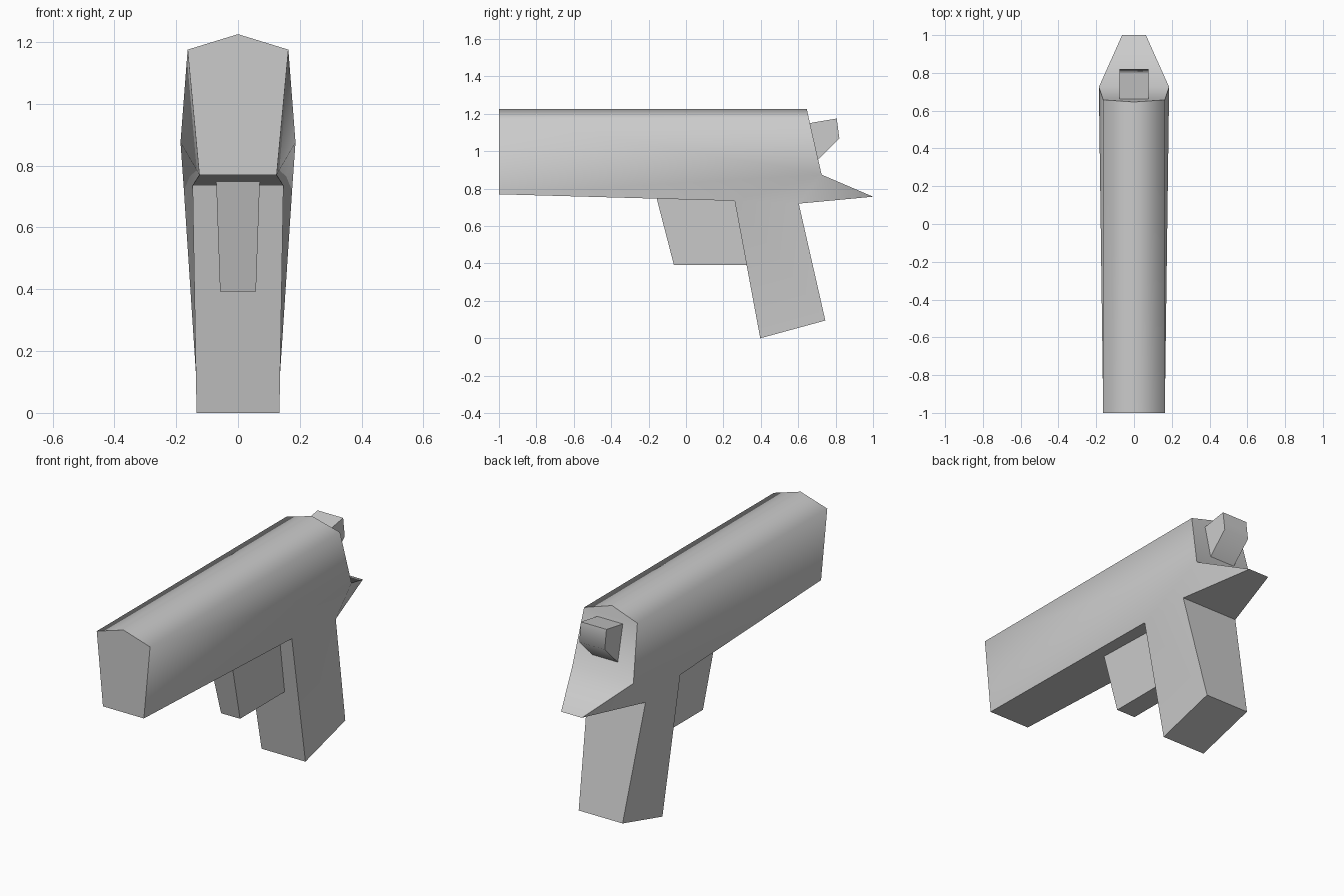
import bpy
import bmesh

cube = bpy.data.objects.get("Cube")
if cube:
    bpy.data.objects.remove(cube, do_unlink=True)

grey = bpy.data.materials.new("matte grey")
grey.use_nodes = True
grey.diffuse_color = (0.6, 0.6, 0.6, 1)
grey.node_tree.nodes["Principled BSDF"].inputs["Base Color"].default_value = grey.diffuse_color


def build(name, points, middle, sides, bridges):
    """Half-points are mirrored in x. Side faces exist on both sides, bridges
    join the sides. Faces of one group are smooth with each other."""
    bm = bmesh.new()
    left = {k: bm.verts.new(p) for k, p in points.items()}
    right = {k: bm.verts.new((-x, y, z)) for k, (x, y, z) in points.items()}
    centre = {k: bm.verts.new(p) for k, p in middle.items()}
    left.update(centre)
    right.update(centre)
    group = {}
    for keys, tag in sides:
        for half in (left, right):
            group[bm.faces.new([half[k] for k in keys])] = tag
    for keys, tag in bridges:
        loop = [left[k] for k in keys]
        loop += [right[k] for k in reversed(keys) if k not in middle]
        group[bm.faces.new(loop)] = tag
    bmesh.ops.recalc_face_normals(bm, faces=bm.faces[:])
    for face in bm.faces:
        face.smooth = True
    for edge in bm.edges:
        edge.smooth = len({group[f] for f in edge.link_faces}) == 1
    mesh = bpy.data.meshes.new(name)
    bm.to_mesh(mesh)
    bm.free()
    mesh.materials.append(grey)
    obj = bpy.data.objects.new(name, mesh)
    bpy.context.collection.objects.link(obj)
    return obj


def wedge(name, profile, smooth_rear=False):
    """Four-cornered side outline of (half width, y, z), closed across x."""
    points = dict(zip("abcd", profile))
    bridges = [("ab", "one"), ("bc", "two"),
               ("cd", "two" if smooth_rear else "three"), ("da", "four")]
    flanks = [("abcd", "flank")]
    return build(name, points, {}, flanks, bridges)


# Body and grip: one shell with a ridged roof and a flared tail
build(
    "body_and_grip",
    {
        "front_top": (0.163, -1, 1.175),
        "front_low": (0.125, -1, 0.77),
        "rear_top": (0.163, 0.657, 1.175),
        "flare": (0.186, 0.725, 0.875),
        "tail": (0.063, 1, 0.757),
        "grip_front": (0.147, 0.26, 0.735),
        "grip_back": (0.175, 0.603, 0.72),
        "toe": (0.134, 0.397, 0),
        "heel": (0.134, 0.745, 0.095),
    },
    {"ridge_front": (0, -1, 1.225), "ridge_rear": (0, 0.646, 1.225)},
    [
        (("ridge_front", "ridge_rear", "rear_top", "front_top"), "shell"),
        (("front_top", "rear_top", "flare", "front_low"), "shell"),
        (("front_low", "flare", "grip_front"), "shell"),
        (("grip_front", "flare", "grip_back"), "shell"),
        (("grip_back", "flare", "tail"), "shell"),
        (("grip_front", "grip_back", "heel", "toe"), "shell"),
    ],
    [
        (("ridge_front", "front_top", "front_low"), "muzzle"),
        (("ridge_rear", "rear_top", "flare"), "back"),
        (("flare", "tail"), "back"),
        (("tail", "grip_back"), "tail underside"),
        (("grip_back", "heel"), "grip back"),
        (("heel", "toe"), "grip base"),
        (("toe", "grip_front"), "grip front"),
        (("grip_front", "front_low"), "underside"),
    ],
)

# Trigger block, its rear end buried in the grip
wedge("trigger", [(0.071, -0.16, 0.76), (0.058, -0.065, 0.393),
                  (0.058, 0.42, 0.393), (0.071, 0.42, 0.76)])

# Hammer, its front end buried in the body
wedge("hammer", [(0.078, 0.6, 1.14), (0.078, 0.806, 1.175),
                 (0.078, 0.82, 1.068), (0.078, 0.66, 0.91)], smooth_rear=True)
